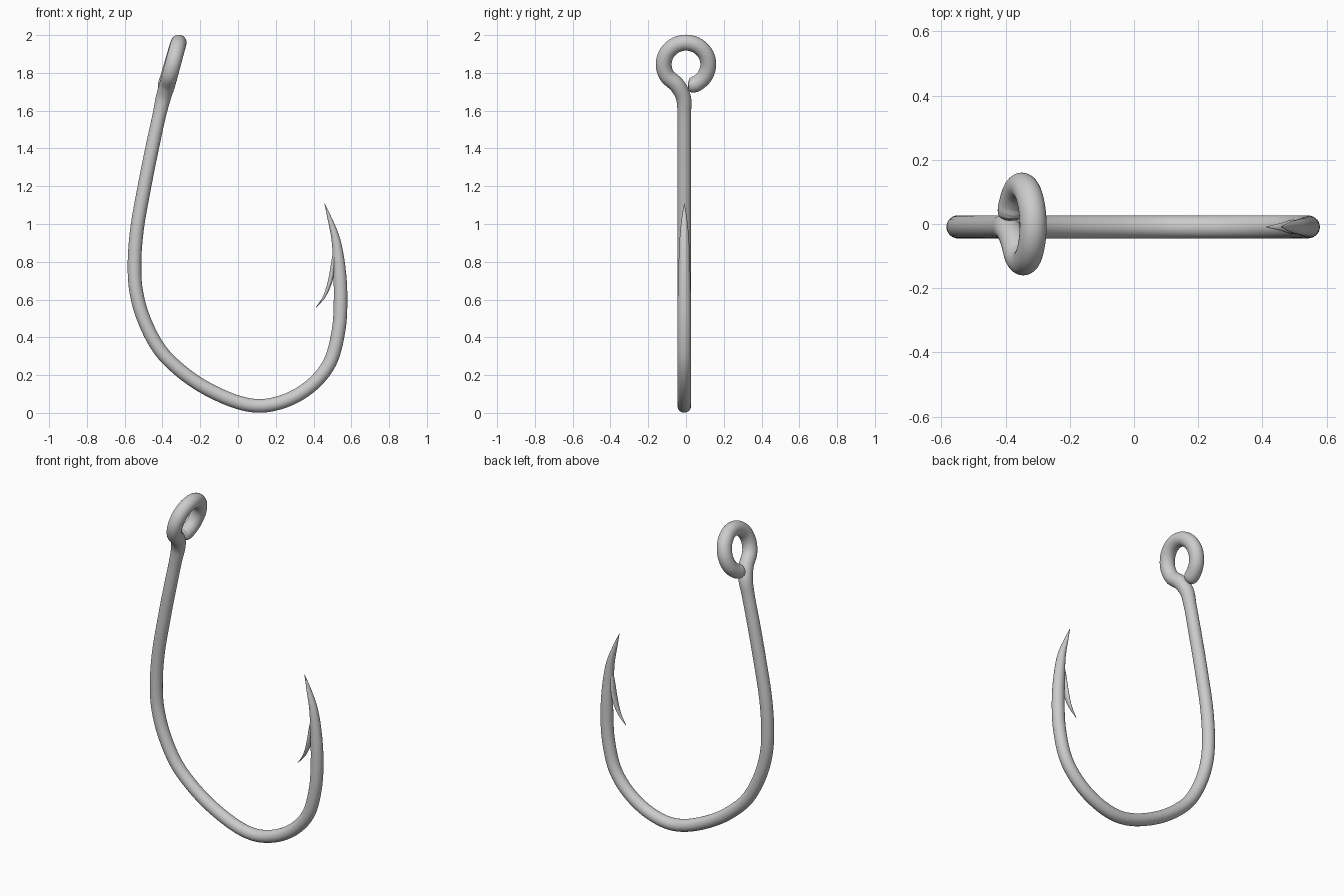
import bpy, bmesh, math
from mathutils import Vector

if "Cube" in bpy.data.objects:
    bpy.data.objects.remove(bpy.data.objects["Cube"])

Y0 = -0.009  # plane of the bent wire


def spline(points, steps):
    """Centripetal spline through 5D points (x, y, z, in-plane radius, side radius)."""
    p = [Vector(q) for q in points]
    p = [p[0] * 2 - p[1]] + p + [p[-1] * 2 - p[-2]]
    out = []
    for i in range(len(p) - 3):
        a, b, c, d = p[i:i + 4]
        t0 = 0.0
        t1 = t0 + math.sqrt((b - a).length)
        t2 = t1 + math.sqrt((c - b).length)
        t3 = t2 + math.sqrt((d - c).length)

        def mix(u, v, s, e, t):
            return u * ((e - t) / (e - s)) + v * ((t - s) / (e - s))

        for k in range(steps):
            t = t1 + (t2 - t1) * k / steps
            a1, a2, a3 = mix(a, b, t0, t1, t), mix(b, c, t1, t2, t), mix(c, d, t2, t3, t)
            out.append(mix(mix(a1, a2, t0, t2, t), mix(a2, a3, t1, t3, t), t1, t2, t))
    return out + [p[-2]]


def wire(name, points, steps=8, sides=28):
    """Sweep an oval section along the path, carrying the side axis along."""
    path = spline(points, steps)
    pos = [Vector(q[:3]) for q in path]
    bm = bmesh.new()
    side, rings = Vector((0, 1, 0)), []
    for i, c in enumerate(pos):
        tan = (pos[min(i + 1, len(pos) - 1)] - pos[max(i - 1, 0)]).normalized()
        side = (side - tan * side.dot(tan)).normalized()
        flat = tan.cross(side)
        r_in, r_side = max(path[i][3], 0.001), max(path[i][4], 0.001)
        angles = [2 * math.pi * k / sides for k in range(sides)]
        rings.append([bm.verts.new(c + flat * (r_in * math.cos(a)) + side * (r_side * math.sin(a)))
                      for a in angles])
    for r, s in zip(rings, rings[1:]):
        for k in range(sides):
            n = (k + 1) % sides
            bm.faces.new((r[k], r[n], s[n], s[k]))
    bm.faces.new(rings[0])
    bm.faces.new(rings[-1])
    bmesh.ops.recalc_face_normals(bm, faces=bm.faces)
    mesh = bpy.data.meshes.new(name)
    bm.to_mesh(mesh)
    bm.free()
    obj = bpy.data.objects.new(name, mesh)
    bpy.context.collection.objects.link(obj)
    bpy.context.view_layer.objects.active = obj
    obj.select_set(True)
    bpy.ops.object.shade_smooth_by_angle(angle=math.radians(50))
    obj.select_set(False)


# Sharpened point: x, z, in-plane radius, side radius
point = [(.458, 1.11, .001, .001), (.487, 1.024, .012, .015), (.518, .918, .023, .025),
         (.537, .76, .033, .031), (.543, .6, .036, .035)]
# Bend and shank: x, z
bend = [(.533, .44), (.49, .275), (.42, .175), (.325, .1), (.22, .054), (.114, .037), (0, .056),
        (-.177, .135), (-.31, .228), (-.415, .336), (-.5, .5), (-.54, .65), (-.548, .79),
        (-.535, .97), (-.495, 1.2), (-.455, 1.4), (-.416, 1.58)]
path = [(x, Y0, z, a, b) for x, z, a, b in point]
path += [(x, Y0, z, .036, .036) for x, z in bend]
# Neck leading into the eye
path += [(-.395, -.014, 1.67, .040, .040), (-.376, -.046, 1.733, .042, .042)]
# Eye loop, tilted, with its end drifting behind the neck
for i, deg in enumerate((210, 180, 150, 120, 90, 60, 30, 0, -30, -55, -70)):
    s, c = math.sin(math.radians(deg)), math.cos(math.radians(deg))
    path.append((-.345 + .031 * s - .0015 * max(i - 4, 0), .118 * c, 1.845 + .115 * s, .042, .042))
# Rounded wire end
path += [(-.386, .024, 1.733, .037, .037), (-.387, .014, 1.732, .022, .022),
         (-.387, .011, 1.732, .002, .002)]
wire("hook_wire", path)

# Barb sliced from the inside of the point
barb = [(.510, .87, .004, .008), (.504, .80, .010, .019), (.490, .706, .012, .022),
        (.457, .617, .007, .012), (.412, .557, .001, .001)]
wire("barb", [(x, Y0, z, a, b) for x, z, a, b in barb], sides=16)
